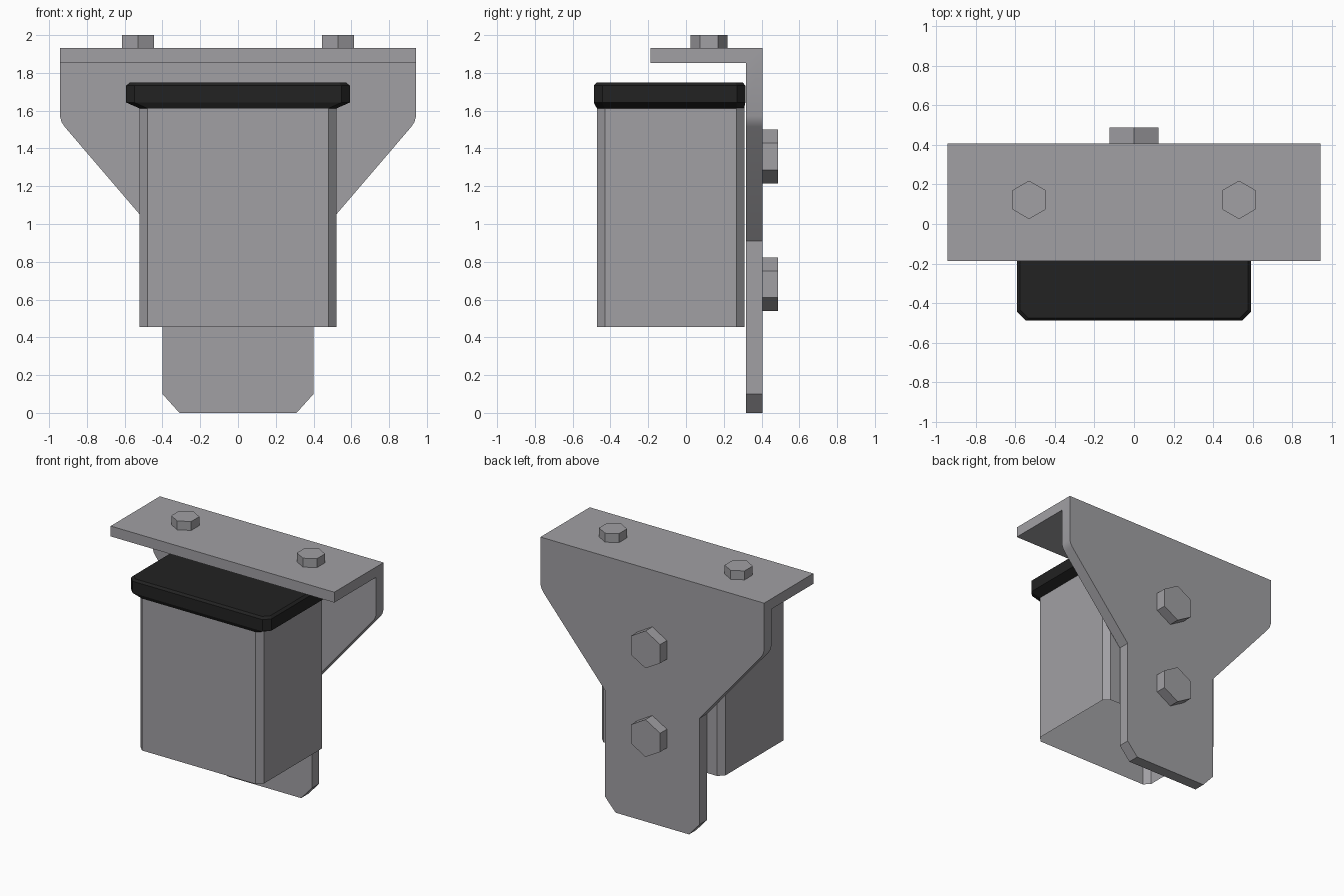
import bpy, bmesh, math
from mathutils import Matrix, Vector

if "Cube" in bpy.data.objects:
    bpy.data.objects.remove(bpy.data.objects["Cube"])


def material(name, rgb):
    m = bpy.data.materials.new(name)
    m.diffuse_color = (*rgb, 1.0)
    m.use_nodes = True
    m.node_tree.nodes["Principled BSDF"].inputs["Base Color"].default_value = m.diffuse_color
    return m


steel = material("grey steel", (0.355, 0.35, 0.37))
black = material("black plastic", (0.016, 0.016, 0.016))


def finish(bm, name, mat):
    bmesh.ops.recalc_face_normals(bm, faces=bm.faces)
    mesh = bpy.data.meshes.new(name)
    bm.to_mesh(mesh)
    bm.free()
    mesh.materials.append(mat)
    obj = bpy.data.objects.new(name, mesh)
    bpy.context.collection.objects.link(obj)
    return obj


def chamfered_ring(hx, y0, y1, z, c):
    """Rectangle outline with cut corners."""
    return [(-hx + c, y0, z), (hx - c, y0, z), (hx, y0 + c, z), (hx, y1 - c, z),
            (hx - c, y1, z), (-hx + c, y1, z), (-hx, y1 - c, z), (-hx, y0 + c, z)]


def loft(name, rings, mat, close_bottom):
    """Skin stacked outlines, capped on top and optionally below."""
    bm = bmesh.new()
    loops = [[bm.verts.new(p) for p in r] for r in rings]
    n = len(loops[0])
    for a, b in zip(loops, loops[1:]):
        for i in range(n):
            j = (i + 1) % n
            bm.faces.new((a[i], a[j], b[j], b[i]))
    bm.faces.new(loops[-1])
    if close_bottom:
        bm.faces.new(loops[0][::-1])
    return finish(bm, name, mat)


# Bracket: flat back plate with a flange folded forward at the top
Y_FRONT, Y_BACK, Y_LIP, Z_FLANGE = 0.318, 0.406, -0.187, 1.853
half = [(0.31, 0.0), (0.40, 0.10), (0.40, 0.91), (0.918, 1.515),
        (0.934, 1.54), (0.943, 1.572), (0.943, 1.932)]
outline = half + [(-x, z) for x, z in reversed(half)]
bm = bmesh.new()
face = bm.faces.new([bm.verts.new((x, Y_BACK, z)) for x, z in outline])
ext = bmesh.ops.extrude_face_region(bm, geom=[face], use_keep_orig=True)
moved = [v for v in ext["geom"] if isinstance(v, bmesh.types.BMVert)]
bmesh.ops.translate(bm, verts=moved, vec=(0, Y_FRONT - Y_BACK, 0))
bmesh.ops.bisect_plane(bm, geom=bm.verts[:] + bm.edges[:] + bm.faces[:],
                       plane_co=(0, 0, Z_FLANGE), plane_no=(0, 0, 1))
strip = [f for f in bm.faces if f.calc_center_median().z > Z_FLANGE
         and all(abs(v.co.y - Y_FRONT) < 1e-4 for v in f.verts)]
ext = bmesh.ops.extrude_face_region(bm, geom=strip)
bmesh.ops.delete(bm, geom=[f for f in strip if f.is_valid], context="FACES_ONLY")
moved = [v for v in ext["geom"] if isinstance(v, bmesh.types.BMVert)]
bmesh.ops.translate(bm, verts=moved, vec=(0, Y_LIP - Y_FRONT, 0))
bmesh.ops.dissolve_limit(bm, angle_limit=0.01, verts=bm.verts, edges=bm.edges)
bracket = finish(bm, "bracket", steel)
bpy.context.view_layer.objects.active = bracket
bracket.select_set(True)
bpy.ops.object.shade_smooth_by_angle(angle=math.radians(30))

# Housing: thin sheet box, open at the bottom
loft("housing", [chamfered_ring(0.521, -0.472, 0.310, z, 0.042)
                 for z in (0.454, 1.62)], steel, False)

# Lid: black cap with tapered underside and eased top edge
loft("lid", [chamfered_ring(0.521, -0.472, 0.308, 1.612, 0.042),
             chamfered_ring(0.592, -0.488, 0.314, 1.643, 0.045),
             chamfered_ring(0.592, -0.488, 0.314, 1.732, 0.045),
             chamfered_ring(0.575, -0.474, 0.302, 1.748, 0.040)], black, True)


# Hex bolt heads
def hex_bolt(name, centre, radius, height, rot):
    bm = bmesh.new()
    bmesh.ops.create_cone(bm, cap_ends=True, segments=6, radius1=radius,
                          radius2=radius, depth=height)
    # a corner must point along local y
    v = max((p.co for p in bm.verts), key=lambda c: c.y)
    turn = math.pi / 2 - math.atan2(v.y, v.x)
    bm.transform(Matrix.Translation(Vector(centre)) @ rot @ Matrix.Rotation(turn, 4, "Z"))
    finish(bm, name, steel)


for side, x in (("left", -0.53), ("right", 0.53)):
    hex_bolt("top_bolt_" + side, (x, 0.122, 1.965), 0.097, 0.07, Matrix.Identity(4))
for level, z in (("lower", 0.681), ("upper", 1.357)):
    hex_bolt("back_bolt_" + level, (0, 0.447, z), 0.1425, 0.082,
             Matrix.Rotation(math.pi / 2, 4, "X"))
